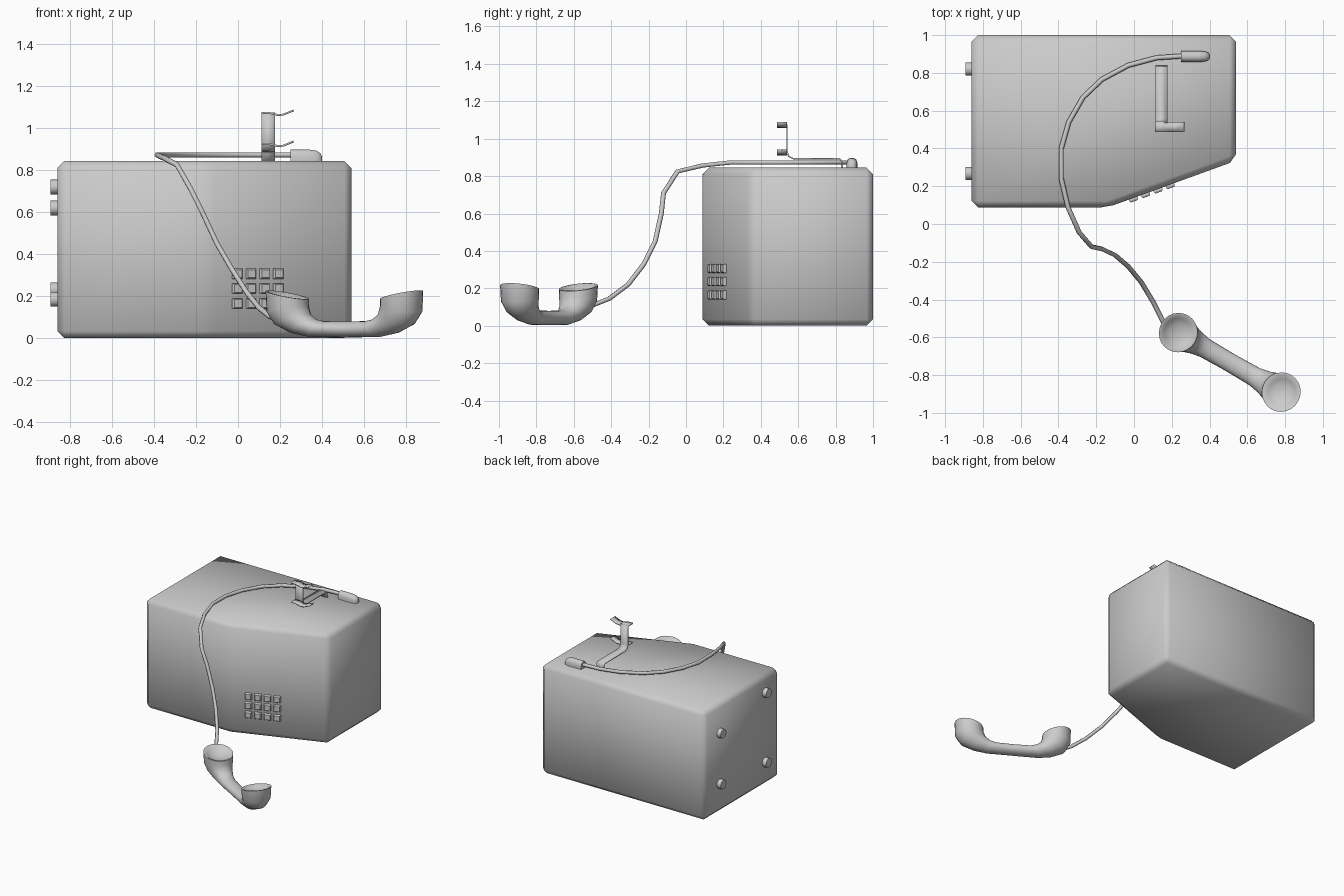
import bpy, bmesh, math
from mathutils import Vector, Matrix

if "Cube" in bpy.data.objects:
    bpy.data.objects.remove(bpy.data.objects["Cube"])


def add(name, verts, faces, smooth=40):
    me = bpy.data.meshes.new(name)
    me.from_pydata([tuple(v) for v in verts], [], faces)
    bm = bmesh.new()
    bm.from_mesh(me)
    bmesh.ops.recalc_face_normals(bm, faces=bm.faces)
    bm.to_mesh(me)
    bm.free()
    ob = bpy.data.objects.new(name, me)
    bpy.context.scene.collection.objects.link(ob)
    bpy.context.view_layer.objects.active = ob
    for o in bpy.context.selected_objects:
        o.select_set(False)
    ob.select_set(True)
    bpy.ops.object.shade_smooth_by_angle(angle=math.radians(smooth))
    return ob


def loft(name, rings, smooth=40):
    """Skin closed rings of equal size and cap both ends."""
    n = len(rings[0])
    verts = [v for r in rings for v in r]
    faces = [(i * n + j, i * n + (j + 1) % n, (i + 1) * n + (j + 1) % n, (i + 1) * n + j)
             for i in range(len(rings) - 1) for j in range(n)]
    last = (len(rings) - 1) * n
    faces += [tuple(range(n)), tuple(range(last, last + n))]
    return add(name, verts, faces, smooth)


def bevel(ob, width, segments=1):
    m = ob.modifiers.new("bevel", 'BEVEL')
    m.width, m.segments = width, segments
    m.limit_method = 'ANGLE'
    m.angle_limit = math.radians(15)


def ribbon(name, points, across, thickness):
    """Bent sheet strip: a path of 3D points swept by a vector."""
    verts = [Vector(p) + s * Vector(across) / 2 for p in points for s in (-1, 1)]
    faces = [(2 * i, 2 * i + 1, 2 * i + 3, 2 * i + 2) for i in range(len(points) - 1)]
    ob = add(name, verts, faces)
    m = ob.modifiers.new("thickness", 'SOLIDIFY')
    m.thickness, m.offset = thickness, 0
    return ob


# Housing with angled front panel
outline = [(-0.86, 1.0), (-0.86, 0.088), (-0.14, 0.088), (0.54, 0.335), (0.54, 1.0)]
body = loft("housing", [[(x, y, z) for x, y in outline] for z in (0, 0.845)], 180)
bevel(body, 0.034)

# Keypad on the angled panel
slope = math.atan2(0.247, 0.68)
for r, z in enumerate((0.165, 0.237, 0.307)):
    for c in range(4):
        x = -0.005 + 0.065 * c
        base = Vector((x, 0.088 + (x + 0.14) * math.tan(slope), z))
        rings = []
        for s, d in ((0.024, 0.01), (0.024, -0.01), (0.019, -0.018)):
            ring = [Vector((a * s, d, b * s)) for a, b in ((-1, -1), (1, -1), (1, 1), (-1, 1))]
            rings.append([base + Matrix.Rotation(slope, 3, 'Z') @ v for v in ring])
        loft(f"key_{r}_{c}", rings, 30)

# Mounting studs on the left side
for i, (y, z) in enumerate(((0.82, 0.62), (0.82, 0.23), (0.268, 0.72), (0.268, 0.185))):
    loft(f"stud_{i}", [[(x, y + 0.035 * math.cos(a), z + 0.035 * math.sin(a))
                        for a in (math.tau * k / 12 for k in range(12))]
                       for x in (-0.84, -0.893)])

# Cradle hook: bent strip and two prongs
arm = [(0.835, 0.84), (0.832, 0.88), (0.82, 0.893), (0.575, 0.893), (0.55, 0.905),
       (0.54, 0.93), (0.54, 1.075)]
ribbon("hook_arm", [(0.145, y, z) for y, z in arm], (0.064, 0, 0), 0.008)
for i, z in enumerate((0.922, 1.07)):
    path = [(0.112, 0.004), (0.155, 0.002), (0.19, -0.007), (0.215, -0.005), (0.265, 0.015)]
    ribbon(f"hook_prong_{i}", [(x, 0.513, z + d) for x, d in path], (0, 0.054, 0), 0.009)

# Cord plug on the top
rings = []
for x, w, h in ((0.25, 0.029, 0.055), (0.34, 0.03, 0.055), (0.375, 0.027, 0.05),
                (0.393, 0.02, 0.038), (0.40, 0.011, 0.022)):
    prof = ((-1, 0), (1, 0), (1, 0.5), (0.75, 0.85), (0.3, 1), (-0.3, 1), (-0.75, 0.85), (-1, 0.5))
    rings.append([(x, 0.887 + a * w, 0.843 + b * h) for a, b in prof])
loft("cord_plug", rings)

# Cord from plug to handset
cord_path = [(0.27, 0.89, 0.873), (0.12, 0.88, 0.873), (-0.03, 0.84, 0.873),
             (-0.17, 0.765, 0.873), (-0.27, 0.67, 0.873), (-0.345, 0.54, 0.873),
             (-0.385, 0.4, 0.873), (-0.385, 0.24, 0.873), (-0.35, 0.09, 0.857),
             (-0.29, -0.045, 0.825), (-0.225, -0.12, 0.71), (-0.17, -0.132, 0.6),
             (-0.1, -0.165, 0.45), (-0.03, -0.225, 0.33), (0.04, -0.31, 0.22),
             (0.1, -0.41, 0.145), (0.15, -0.51, 0.105), (0.19, -0.57, 0.09)]
cu = bpy.data.curves.new("cord", 'CURVE')
cu.dimensions = '3D'
cu.bevel_depth, cu.bevel_resolution, cu.use_fill_caps = 0.013, 1, True
sp = cu.splines.new('POLY')
sp.points.add(len(cord_path) - 1)
for p, co in zip(sp.points, cord_path):
    p.co = (*co, 1)
bpy.context.scene.collection.objects.link(bpy.data.objects.new("cord", cu))

# Handset: half profile as (inner point, outer point, half width), mirrored
half = [((0.00, 0.080), (0.00, 0.004), 0.050), ((0.115, 0.081), (0.19, 0.005), 0.053),
        ((0.16, 0.090), (0.29, 0.025), 0.066), ((0.196, 0.115), (0.375, 0.066), 0.086),
        ((0.210, 0.150), (0.413, 0.125), 0.101), ((0.213, 0.185), (0.417, 0.228), 0.105)]
secs = []
for (a, b, w) in half:
    a, b = Vector((a[0], 0, a[1])), Vector((b[0], 0, b[1]))
    secs.append(((a + b) / 2, (b - a) / 2, w))
mid, arm_v, w = secs[-1]
normal = Vector((-arm_v.z, 0, arm_v.x)).normalized()
for s, depth in ((0.9, 0.0), (0.7, 0.018), (0.4, 0.03), (0.08, 0.034)):  # dished ends
    secs.append((mid - normal * depth, arm_v * s, w * s))

place = Matrix.Translation((0.507, -0.7325, 0)) @ Matrix.Rotation(math.radians(-30), 4, 'Z')


def handset_ring(sec, side):
    m, r, w = sec
    pts = [m + r * math.cos(t) + Vector((0, w * math.sin(t), 0))
           for t in (math.tau * k / 24 for k in range(24))]
    return [place @ Vector((p.x * side, p.y, p.z)) for p in pts]


loft("handset", [handset_ring(s, -1) for s in reversed(secs)] +
     [handset_ring(s, 1) for s in secs[1:]], 50)
